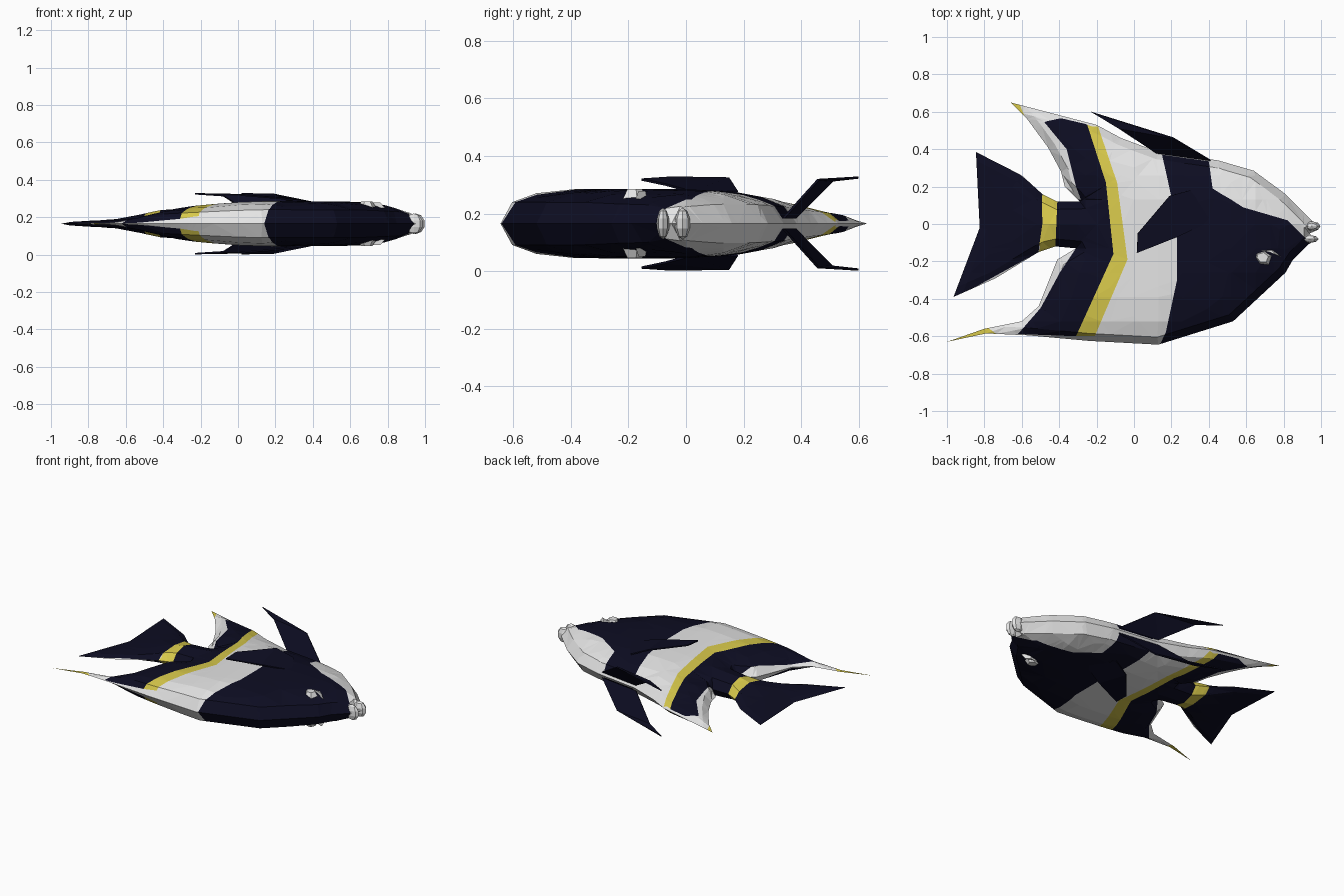
import bpy, bmesh, math
from mathutils import Vector
from mathutils.geometry import intersect_point_line

if "Cube" in bpy.data.objects:
    bpy.data.objects.remove(bpy.data.objects["Cube"])

MID = 0.165  # the fish lies on its side, symmetric about this height


def material(name, rgb):
    m = bpy.data.materials.new(name)
    m.diffuse_color = (*rgb, 1)
    m.use_nodes = True
    m.node_tree.nodes["Principled BSDF"].inputs["Base Color"].default_value = m.diffuse_color
    return m


WHITE = material("white", (0.78, 0.78, 0.78))
NAVY = material("navy", (0.004, 0.004, 0.016))
YELLOW = material("yellow", (0.68, 0.58, 0.07))


def lerp(table, t):
    if t <= table[0][0]:
        return table[0][1]
    for (a, va), (b, vb) in zip(table, table[1:]):
        if t <= b:
            return va + (vb - va) * (t - a) / (b - a)
    return table[-1][1]


def inside(p, poly):
    hit = False
    for (ax, ay), (bx, by) in zip(poly, poly[1:] + poly[:1]):
        if (ay > p.y) != (by > p.y) and p.x < (bx - ax) * (p.y - ay) / (by - ay) + ax:
            hit = not hit
    return hit


def finish(bm, name, mats, mirror=True):
    me = bpy.data.meshes.new(name)
    bm.to_mesh(me)
    bm.free()
    for m in mats:
        me.materials.append(m)
    ob = bpy.data.objects.new(name, me)
    bpy.context.collection.objects.link(ob)
    ob.location.z = MID
    if mirror:
        mod = ob.modifiers.new("two_sides", 'MIRROR')
        mod.use_axis = (False, False, True)
        mod.merge_threshold = 0.0005
    return ob


# Side outline of body with swept fins and tail
outline = [
    (0.985, -0.03), (0.94, -0.05), (0.965, -0.09), (0.93, -0.11), (0.85, -0.19),
    (0.81, -0.26), (0.53, -0.52), (0.13, -0.645), (-0.24, -0.625), (-0.57, -0.595),
    (-0.79, -0.585), (-1.0, -0.63), (-0.8, -0.56), (-0.60, -0.52), (-0.51, -0.44),
    (-0.41, -0.19), (-0.31, -0.13), (-0.42, -0.12), (-0.51, -0.15), (-0.74, -0.29),
    (-0.965, -0.39), (-0.825, -0.02), (-0.845, 0.385), (-0.60, 0.26), (-0.49, 0.16),
    (-0.41, 0.12), (-0.29, 0.12), (-0.37, 0.2), (-0.39, 0.28), (-0.46, 0.41),
    (-0.57, 0.56), (-0.66, 0.65), (-0.2, 0.53), (-0.07, 0.46), (0.13, 0.385), (0.45, 0.34),
    (0.64, 0.285), (0.81, 0.16), (0.95, 0.02)]

# Painted areas, cut into the body faces
head = [(0.15, 0.37), (0.40, 0.335), (0.42, 0.19), (0.58, 0.09), (0.82, 0.02),
        (0.94, -0.10), (0.95, -0.3), (0.5, -0.75), (0.13, -0.75), (0.14, -0.645),
        (0.17, -0.58), (0.23, -0.3), (0.23, -0.07), (0.2, 0.15)]
stripe = [(-0.25, 0.53), (-0.19, 0.515), (-0.09, 0.22), (-0.035, -0.19),
          (-0.21, -0.6), (-0.31, -0.6), (-0.11, -0.16), (-0.15, 0.22)]
rear = [(-0.25, 0.53), (-0.4, 0.568), (-0.48, 0.545), (-0.36, 0.4), (-0.31, 0.2),
        (-0.28, 0.13), (-0.41, 0.13), (-0.42, -0.13), (-0.31, -0.13), (-0.39, -0.25),
        (-0.5, -0.45), (-0.62, -0.588), (-0.31, -0.6), (-0.11, -0.16), (-0.15, 0.22)]
tail_band = [(-0.49, 0.18), (-0.41, 0.13), (-0.42, -0.13), (-0.51, -0.16), (-0.49, 0)]
tail = [(-0.49, 0.17), (-0.49, 0), (-0.51, -0.15), (-1.0, -0.42), (-0.85, 0.45)]
top_tip = [(-0.62, 0.66), (-0.57, 0.54), (-0.7, 0.6), (-0.7, 0.7)]
low_tip = [(-0.72, -0.6), (-0.8, -0.54), (-1.1, -0.6), (-1.1, -0.7)]
paint = [(head, 1), (stripe, 2), (rear, 1), (tail_band, 2), (tail, 1),
         (top_tip, 2), (low_tip, 2)]

# Thickness along the length, up the side, and in from the edge
along = [(-1, 0.012), (-0.62, 0.028), (-0.42, 0.082), (-0.2, 0.1), (0, 0.115),
         (0.15, 0.121), (0.65, 0.119), (0.85, 0.105), (1, 0.08)]
up = [(0.1, 1), (0.3, 0.85), (0.45, 0.65), (0.65, 0.5)]
edge_in = [(0, 0), (0.04, 0.62), (0.12, 0.88), (0.25, 1)]


def edge_distance(p):
    best = 9
    for a, b in zip(outline, outline[1:] + outline[:1]):
        a, b = Vector((*a, 0)), Vector((*b, 0))
        q, t = intersect_point_line(p, a, b)
        q = a.lerp(b, min(1, max(0, t)))
        best = min(best, (p - q).length)
    return best


def cut(bm, a, b):
    """Cut only the faces near the line a-b."""
    lo = [min(a[i], b[i]) - 0.001 for i in (0, 1)]
    hi = [max(a[i], b[i]) + 0.001 for i in (0, 1)]
    faces = [f for f in bm.faces if all(
        max(v.co[i] for v in f.verts) > lo[i] and min(v.co[i] for v in f.verts) < hi[i]
        for i in (0, 1))]
    geom = set(faces)
    for f in faces:
        geom.update(f.edges)
        geom.update(f.verts)
    bmesh.ops.bisect_plane(bm, geom=list(geom), dist=0.0005, plane_co=(a[0], a[1], 0),
                           plane_no=(b[1] - a[1], a[0] - b[0], 0))


# Body
bm = bmesh.new()
bm.faces.new([bm.verts.new((x, y, 0)) for x, y in outline])
bmesh.ops.triangulate(bm, faces=bm.faces[:])
for i in range(-7, 8):
    cut(bm, (i * 0.13, -1), (i * 0.13, 1))
for i in range(-4, 5):
    cut(bm, (-1, i * 0.13), (1, i * 0.13))
for poly, _ in paint:
    for a, b in zip(poly, poly[1:] + poly[:1]):
        cut(bm, a, b)
for a, b in zip(outline, outline[1:] + outline[:1]):   # chamfer line inside the rim
    n = Vector((b[1] - a[1], a[0] - b[0])).normalized() * 0.04
    cut(bm, (a[0] + n.x, a[1] + n.y), (b[0] + n.x, b[1] + n.y))
bmesh.ops.triangulate(bm, faces=bm.faces[:])
bm.normal_update()
for f in bm.faces:
    if f.normal.z < 0:
        f.normal_flip()
    c = f.calc_center_median()
    for poly, index in paint:
        if inside(c, poly):
            f.material_index = index
for v in bm.verts:
    d = edge_distance(v.co)
    v.co.z = lerp(along, v.co.x) * lerp(up, v.co.y) * lerp(edge_in, d)
finish(bm, "body", [WHITE, NAVY, YELLOW])


# Paired thin fins, heights measured from the ground
def fin(name, points, faces):
    bm = bmesh.new()
    vs = [bm.verts.new((x, y, z - MID)) for x, y, z in points]
    for f in faces:
        bm.faces.new([vs[i] for i in f])
    ob = finish(bm, name, [NAVY], mirror=False)
    solid = ob.modifiers.new("thickness", 'SOLIDIFY')
    solid.thickness, solid.offset = 0.008, 0
    ob.modifiers.new("two_sides", 'MIRROR').use_axis = (False, False, True)


fin("long_paired_fin",
    [(0.41, 0.34, 0.185), (0.12, 0.38, 0.185), (-0.08, 0.51, 0.315),
     (-0.23, 0.6, 0.325), (0.21, 0.46, 0.318)],
    [(0, 1, 4), (1, 2, 4), (2, 3, 4)])
fin("side_fin",
    [(0.42, 0.02, 0.275), (0.23, -0.07, 0.3), (0.015, -0.155, 0.318),
     (0.02, -0.05, 0.325), (0.19, 0.15, 0.322), (0.3, 0.18, 0.275)],
    [(0, 1, 4, 5), (1, 2, 3, 4)])


# Eyes: faceted white domes with a small crease behind
def dome(name, points, base, top, mat):
    bm = bmesh.new()
    cx = sum(p[0] for p in points) / len(points)
    cy = sum(p[1] for p in points) / len(points)
    low = [bm.verts.new((x, y, base - MID)) for x, y in points]
    high = [bm.verts.new((cx + (x - cx) * 0.6, cy + (y - cy) * 0.6, top - MID))
            for x, y in points]
    n = len(points)
    for i in range(n):
        j = (i + 1) % n
        bm.faces.new((low[i], low[j], high[j], high[i]))
    bm.faces.new(high)
    bmesh.ops.recalc_face_normals(bm, faces=bm.faces[:])
    finish(bm, name, [mat])


dome("eye", [(0.64, -0.18), (0.67, -0.22), (0.72, -0.22), (0.74, -0.17),
             (0.7, -0.135), (0.645, -0.15)], 0.25, 0.285, WHITE)
dome("eye_lid", [(0.66, -0.14), (0.72, -0.15), (0.785, -0.175), (0.74, -0.135)],
     0.25, 0.279, WHITE)


# Lips
def lip(name, y, x, ry):
    bm = bmesh.new()
    bmesh.ops.create_uvsphere(bm, u_segments=8, v_segments=5, radius=1)
    for v in bm.verts:
        v.co = Vector((x + v.co.x * 0.05, y + v.co.y * ry, v.co.z * 0.055))
    finish(bm, name, [WHITE], mirror=False)


lip("upper_lip", -0.012, 0.95, 0.028)
lip("lower_lip", -0.08, 0.94, 0.022)
